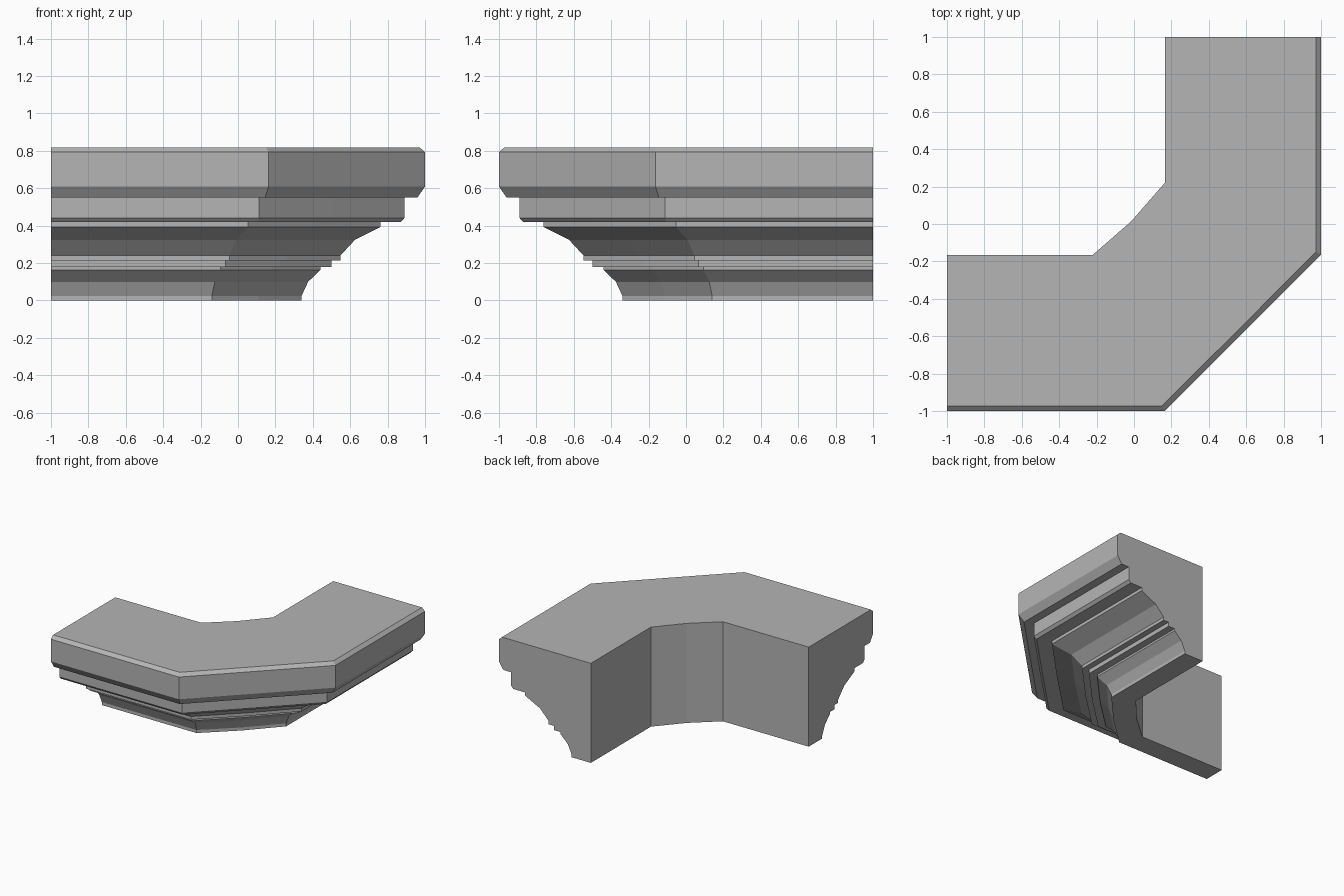
import bpy, bmesh

if "Cube" in bpy.data.objects:
    bpy.data.objects.remove(bpy.data.objects["Cube"])

INNER = 0.165
# Moulding cross-section: (outward distance, height), bottom to top
profile = [
    (INNER, 0), (0.34, 0), (0.34, 0.025), (0.375, 0.10), (0.44, 0.163),
    (0.44, 0.18), (0.499, 0.18), (0.499, 0.215), (0.548, 0.215), (0.548, 0.241),
    (0.625, 0.324), (0.762, 0.393), (0.762, 0.419), (0.87, 0.419), (0.89, 0.441),
    (0.89, 0.551), (0.96, 0.551), (1.0, 0.61), (1.0, 0.793), (0.972, 0.818),
    (INNER, 0.818),
]


def stations(d):
    """Plan positions along the chamfered corner at outward distance d."""
    corner = 0.163 - 0.459 * (1 - d)
    mid = 0.5815 - 0.714 * (1 - d)
    return [(-1, -d), (corner, -d), (mid, -mid), (d, -corner), (d, 1)]


# Sweep the cross-section round the corner and cap both ends
bm = bmesh.new()
rows = [[bm.verts.new((x, y, z)) for x, y in stations(d)] for d, z in profile]
n = len(rows)
for i in range(n):
    a, b = rows[i], rows[(i + 1) % n]
    for j in range(4):
        bm.faces.new((a[j], a[j + 1], b[j + 1], b[j]))
for end in (0, -1):
    bm.faces.new([row[end] for row in rows])
bmesh.ops.recalc_face_normals(bm, faces=bm.faces)

mesh = bpy.data.meshes.new("cornice_corner")
bm.to_mesh(mesh)
bm.free()

# Dark grey stone
stone = bpy.data.materials.new("dark_stone")
stone.diffuse_color = (0.46, 0.46, 0.46, 1)
stone.use_nodes = True
stone.node_tree.nodes["Principled BSDF"].inputs["Base Color"].default_value = stone.diffuse_color
mesh.materials.append(stone)
bpy.context.collection.objects.link(bpy.data.objects.new("cornice_corner", mesh))
